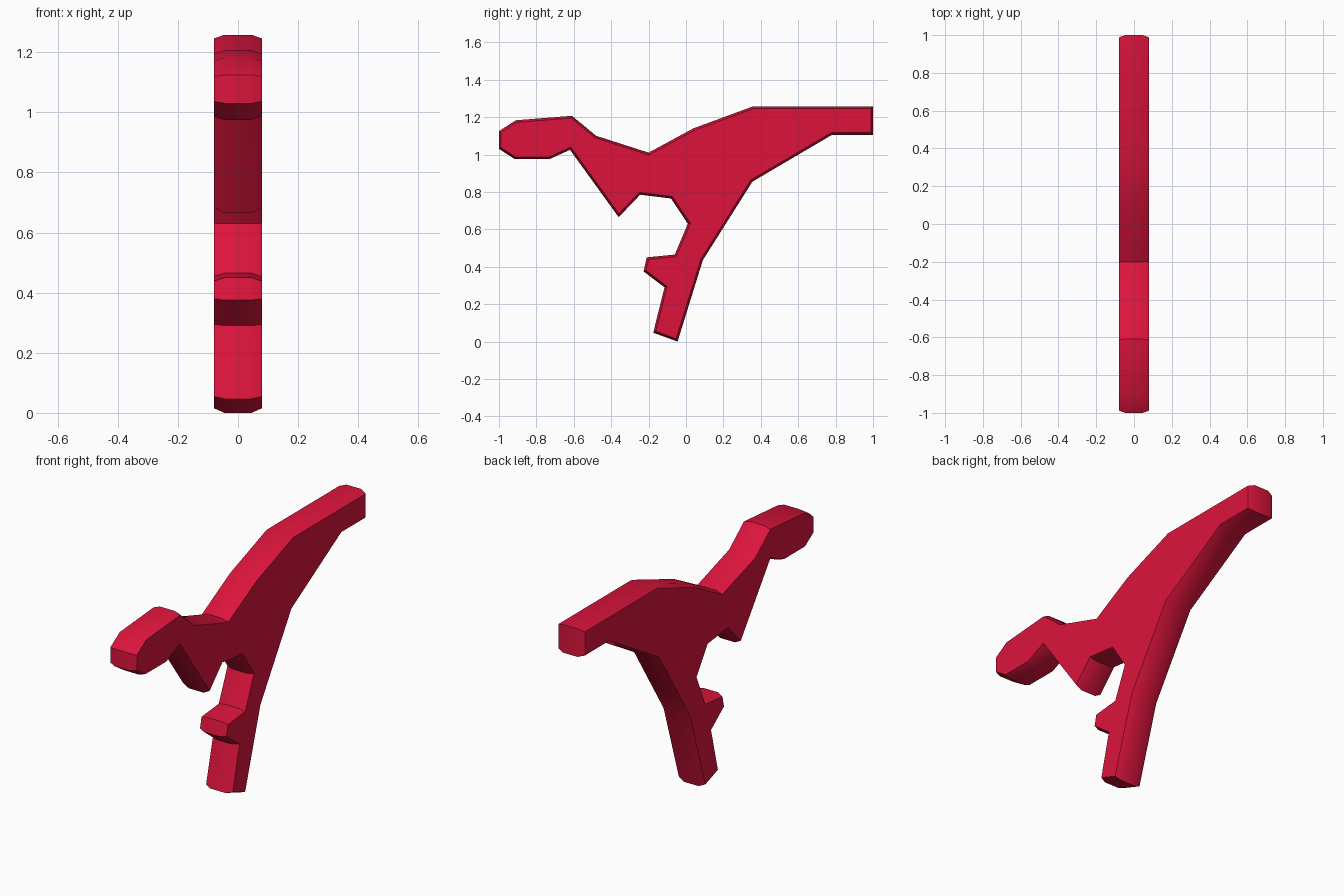
import bpy, bmesh
from mathutils import Vector

if "Cube" in bpy.data.objects:
    bpy.data.objects.remove(bpy.data.objects["Cube"])

# Side outline (y, z): head, back, tail, rear leg, foot, chest claw, jaw
OUTLINE = [Vector(p) for p in [
    (-1, 1.125), (-0.91, 1.183), (-0.61, 1.207), (-0.48, 1.10), (-0.20, 1.01),
    (0.04, 1.14), (0.36, 1.258), (1, 1.258), (1, 1.105), (0.78, 1.105),
    (0.355, 0.855), (0.09, 0.435), (-0.045, 0), (-0.175, 0.047), (-0.115, 0.29),
    (-0.227, 0.375), (-0.21, 0.45), (-0.06, 0.465), (0.01, 0.63), (-0.08, 0.765),
    (-0.245, 0.785), (-0.36, 0.665), (-0.62, 1.025), (-0.73, 0.975),
    (-0.915, 0.975), (-1, 1.03)]]
HALF_WIDTH, FLAT_HALF, INSET = 0.08, 0.045, 0.012


def inset_outline(pts, d):
    """Move a clockwise outline inwards by d with mitred corners."""
    out = []
    for i, p in enumerate(pts):
        a = (p - pts[i - 1]).normalized()
        b = (pts[(i + 1) % len(pts)] - p).normalized()
        na, nb = Vector((a.y, -a.x)), Vector((b.y, -b.x))
        out.append(p + (na + nb) * d / (1 + na.dot(nb)))
    return out


# Slab body with shallow chamfers towards both side faces
bm = bmesh.new()
rings = []
for x, d in ((-HALF_WIDTH, INSET), (-FLAT_HALF, 0), (FLAT_HALF, 0), (HALF_WIDTH, INSET)):
    rings.append([bm.verts.new((x, p.x, p.y)) for p in inset_outline(OUTLINE, d)])
n = len(OUTLINE)
for r0, r1 in zip(rings, rings[1:]):
    for i in range(n):
        j = (i + 1) % n
        bm.faces.new((r0[i], r0[j], r1[j], r1[i]))
bm.faces.new(rings[0])
bm.faces.new(rings[-1][::-1])
bmesh.ops.recalc_face_normals(bm, faces=bm.faces[:])

mesh = bpy.data.meshes.new("creature_body")
bm.to_mesh(mesh)
bm.free()
body = bpy.data.objects.new("creature_body", mesh)
bpy.context.collection.objects.link(body)

# Crimson colour
mat = bpy.data.materials.new("crimson")
mat.diffuse_color = (0.716, 0.007, 0.045, 1)
mat.use_nodes = True
mat.node_tree.nodes["Principled BSDF"].inputs["Base Color"].default_value = mat.diffuse_color
mesh.materials.append(mat)

# Soft shading across the shallow chamfers, sharp elsewhere
bpy.context.view_layer.objects.active = body
body.select_set(True)
bpy.ops.object.shade_smooth_by_angle(angle=0.5236)
